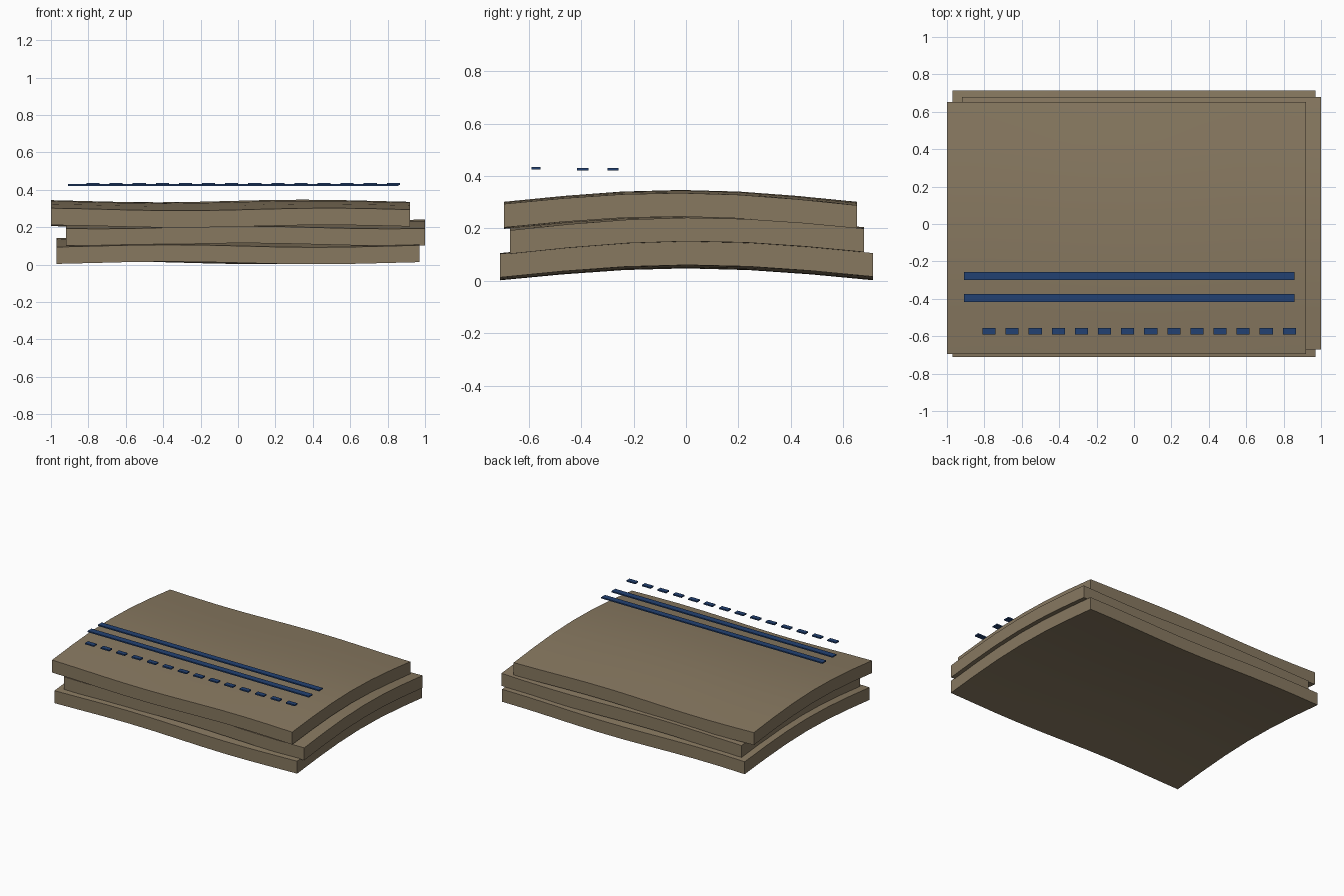
import bpy, bmesh, math
from mathutils import Matrix

if "Cube" in bpy.data.objects:
    bpy.data.objects.remove(bpy.data.objects["Cube"])


def material(name, rgb):
    m = bpy.data.materials.new(name)
    m.diffuse_color = (*rgb, 1.0)
    m.use_nodes = True
    m.node_tree.nodes["Principled BSDF"].inputs["Base Color"].default_value = m.diffuse_color
    return m


cloth = material("taupe cloth", (0.245, 0.19, 0.118))
blue = material("navy stripe", (0.016, 0.053, 0.17))


def finish(bm, name, mat):
    bmesh.ops.recalc_face_normals(bm, faces=bm.faces)
    me = bpy.data.meshes.new(name)
    bm.to_mesh(me)
    bm.free()
    me.materials.append(mat)
    ob = bpy.data.objects.new(name, me)
    bpy.context.collection.objects.link(ob)
    return ob


def layer(name, x0, x1, y0, y1, z, phase, thick=0.09):
    """One folded layer: crowned across y, gently rippled along x."""
    bm = bmesh.new()
    bmesh.ops.create_grid(bm, x_segments=10, y_segments=6, size=1)
    res = bmesh.ops.extrude_face_region(bm, geom=bm.faces[:], use_keep_orig=True)
    top = {v for v in res["geom"] if isinstance(v, bmesh.types.BMVert)}
    for v in bm.verts:
        crown = 0.045 * math.cos(math.pi / 2 * v.co.y)
        x = (x0 + x1) / 2 + v.co.x * (x1 - x0) / 2
        y = (y0 + y1) / 2 + v.co.y * (y1 - y0) / 2
        ripple = 0.007 * math.sin(4 * x + phase + 0.8 * y)
        v.co = (x, y, z + crown + ripple + (thick if v in top else 0))
    ob = finish(bm, name, cloth)
    bpy.ops.object.select_all(action='DESELECT')
    ob.select_set(True)
    bpy.context.view_layer.objects.active = ob
    bpy.ops.object.shade_smooth_by_angle(angle=math.radians(30))


def plates(name, boxes, z0, z1):
    """Thin flat plates given as (x0, x1, y0, y1)."""
    bm = bmesh.new()
    for x0, x1, y0, y1 in boxes:
        place = Matrix.Translation(((x0 + x1) / 2, (y0 + y1) / 2, (z0 + z1) / 2))
        size = Matrix.Diagonal((x1 - x0, y1 - y0, z1 - z0, 1))
        bmesh.ops.create_cube(bm, size=1, matrix=place @ size)
    finish(bm, name, blue)


# Stacked folded layers
layer("bottom_layer", -0.97, 0.97, -0.71, 0.715, 0.009, 3.6)
layer("middle_layer", -0.92, 1.0, -0.672, 0.68, 0.108, 2.0)
layer("top_layer", -1.0, 0.92, -0.695, 0.653, 0.205, 0.2)

# Two long stripes and a dashed stitch row near the front
plates("long_stripes", [(-0.91, 0.858, -0.30, -0.257), (-0.91, 0.858, -0.417, -0.373)], 0.421, 0.43)
plates("stitch_dashes", [(-0.81 + i * 0.1235, -0.74 + i * 0.1235, -0.59, -0.556)
                         for i in range(14)], 0.426, 0.4355)
